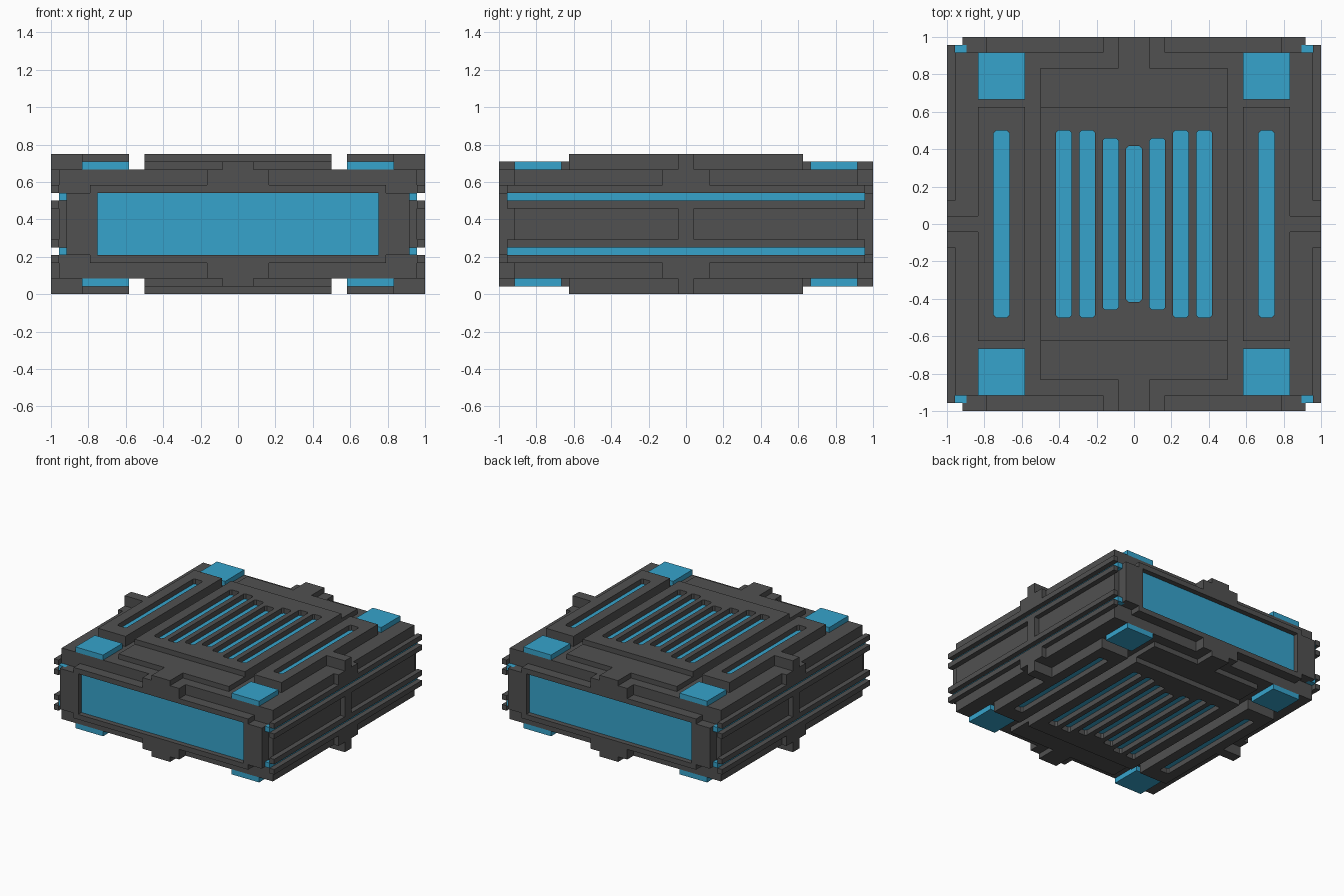
import bpy, bmesh
from mathutils import Matrix, Vector

U = 1 / 24          # grid module
MID = 9 * U         # height of the centre plane

cube = bpy.data.objects.get("Cube")
if cube:
    bpy.data.objects.remove(cube, do_unlink=True)


def material(name, rgb):
    m = bpy.data.materials.new(name)
    m.use_nodes = True
    m.diffuse_color = (*rgb, 1)
    m.node_tree.nodes["Principled BSDF"].inputs["Base Color"].default_value = (*rgb, 1)
    return m


GREY = material("dark grey", (0.082, 0.082, 0.082))
BLUE = material("bright blue", (0.037, 0.371, 0.604))


def part(name, mat, axes, *boxes, chamfer=0):
    """Boxes given as (x0, x1, y0, y1, z0, z1) in modules, mirrored over the named axes."""
    bm = bmesh.new()
    for x0, x1, y0, y1, z0, z1 in boxes:
        size = Vector((x1 - x0, y1 - y0, z1 - z0)) * U
        centre = Vector((x0 + x1, y0 + y1, z0 + z1)) * U / 2
        bmesh.ops.create_cube(bm, size=1, matrix=Matrix.Translation(centre) @ Matrix.Diagonal((*size, 1)))
    if chamfer:
        upright = [e for e in bm.edges if abs(e.verts[0].co.z - e.verts[1].co.z) > U / 2]
        bmesh.ops.bevel(bm, geom=upright, offset=chamfer * U, segments=1, affect='EDGES')
    me = bpy.data.meshes.new(name)
    bm.to_mesh(me)
    bm.free()
    me.materials.append(mat)
    ob = bpy.data.objects.new(name, me)
    ob.location.z = MID
    bpy.context.collection.objects.link(ob)
    if axes:
        mod = ob.modifiers.new("mirror", 'MIRROR')
        mod.use_axis = [a in axes for a in "xyz"]
        mod.use_mirror_merge = False
    return ob


def slotted(name, axes, slab, slots):
    """Raised slab with chamfered slots and a blue strip sunk in each slot."""
    ob = part(name, GREY, "", slab)
    cutter = part("slot_cutter", GREY, "", *[(*s, 6, 10) for s in slots], chamfer=0.3)
    cutter.hide_render = True
    cut = ob.modifiers.new("slots", 'BOOLEAN')
    cut.object, cut.operation, cut.solver = cutter, 'DIFFERENCE', 'EXACT'
    bpy.context.view_layer.update()
    ob.data = bpy.data.meshes.new_from_object(ob.evaluated_get(bpy.context.evaluated_depsgraph_get()))
    ob.modifiers.clear()
    bpy.data.objects.remove(cutter, do_unlink=True)
    mod = ob.modifiers.new("mirror", 'MIRROR')
    mod.use_axis = [a in axes for a in "xyz"]
    mod.use_mirror_merge = False
    part(name + "_lights", BLUE, axes, *[(*s, 7, 8) for s in slots], chamfer=0.3)


# Core body and its side rails, leaving a groove for the light strips
part("body", GREY, "", (-22, 22, -22, 22, -7, 7))
part("side_middle_rail", GREY, "x", (22, 23, -22, 22, -3, 3))
part("side_outer_rail", GREY, "xz", (22, 23, -22, 22, 4, 7))
part("side_light_strip", BLUE, "xz", (21.5, 23, -23, 23, 3, 4))
part("side_ridges", GREY, "xz", (23, 24, -23, 23, 2, 3), (23, 24, -23, 23, 4, 5))
part("side_divider", GREY, "x", (23, 24, -1, 1, -2, 2))

# Clamps wrapping the side edges
part("side_clamp", GREY, "xz", (23, 24, -3, 3, 5, 7), (20, 24, -1, 1, 7, 9))

# Framed light panels on the front and back
part("end_panel", BLUE, "y", (-18, 18, 22, 23, -4, 4))
part("end_frame_bars", GREY, "yz", (-19, 19, 22, 24, 4, 5))
part("end_frame_posts", GREY, "xy", (18, 22, 22, 24, -4, 4))
part("end_clamp", GREY, "yz", (-4, 4, 22, 24, 5, 7), (-2, 2, 20, 24, 7, 8))

# Stepped plates and corner pads on the top and bottom
part("end_plate", GREY, "yz", (-12, 12, 15, 20, 7, 8))
part("corner_pads", BLUE, "xyz", (14, 20, 16, 22, 7, 8))

# Slotted vents: slot length shortens toward the middle
vents = []
for i in range(-3, 4):
    half = min(10 + abs(i), 12)
    vents.append((3 * i - 1, 3 * i + 1, -half, half))
slotted("centre_vent", "z", (-12, 12, -15, 15, 7, 9), vents)
slotted("side_vent", "xz", (14, 20, -15, 15, 7, 9), [(16, 18, -12, 12)])
